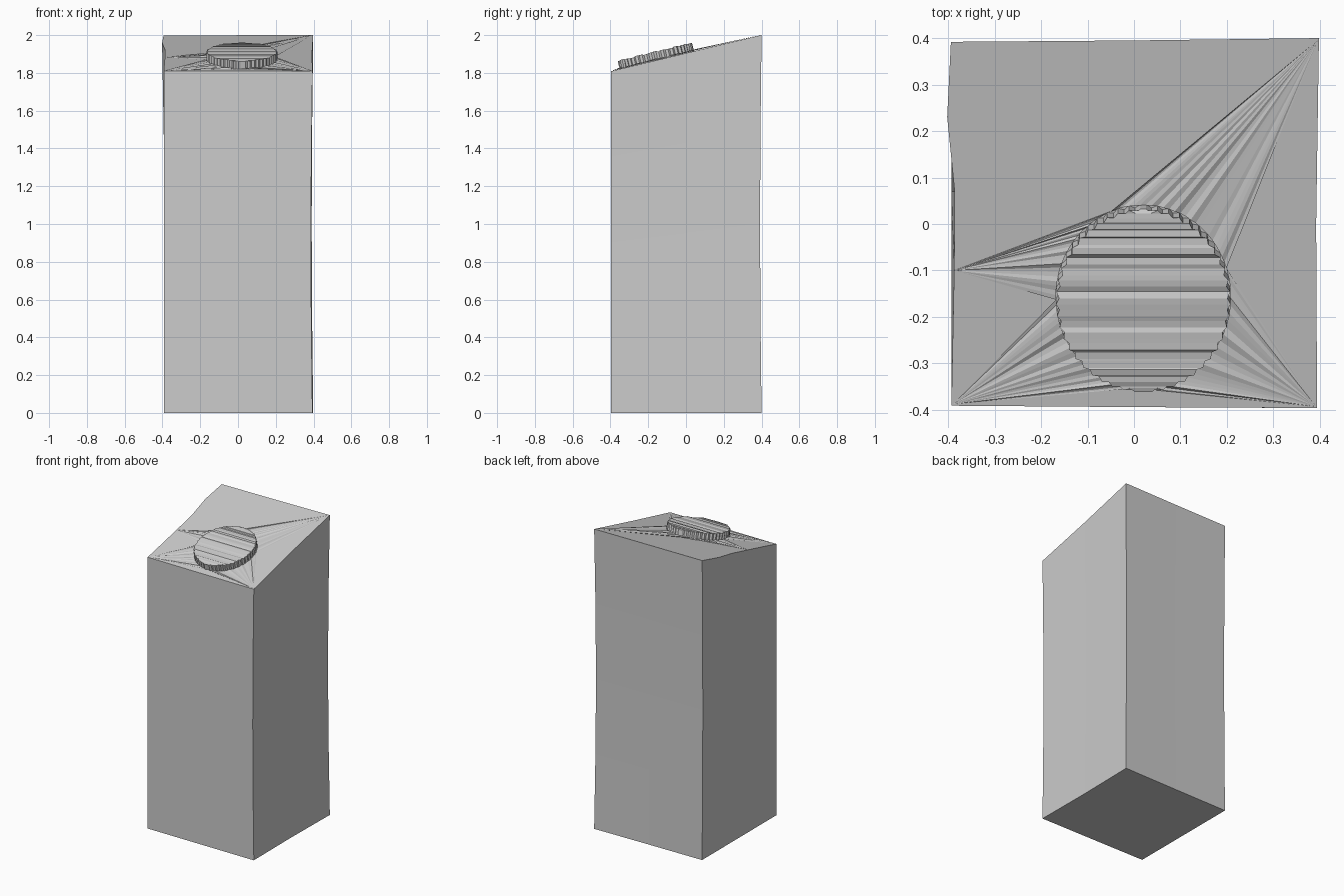
import bpy
import bmesh
import math
import random
from mathutils import Matrix, Vector

random.seed(4)
if "Cube" in bpy.data.objects:
    bpy.data.objects.remove(bpy.data.objects["Cube"], do_unlink=True)

# Single grey colour
grey = bpy.data.materials.new("plain grey")
grey.use_nodes = True
GREY = (0.6, 0.6, 0.6, 1)
grey.diffuse_color = GREY
grey.node_tree.nodes["Principled BSDF"].inputs["Base Color"].default_value = GREY


def finish(name, bm, recalc=True):
    if recalc:
        bmesh.ops.recalc_face_normals(bm, faces=bm.faces)
    mesh = bpy.data.meshes.new(name)
    bm.to_mesh(mesh)
    bm.free()
    mesh.materials.append(grey)
    obj = bpy.data.objects.new(name, mesh)
    bpy.context.collection.objects.link(obj)
    return obj


def slope(y):
    return 1.81 + 0.19 * (y + 0.393) / 0.791


# Square post: slightly uneven outline lofted through a few levels
outline = [(-0.393, -0.391), (0, -0.394), (0.394, -0.396), (0.392, 0),
           (0.398, 0.4), (0, 0.395), (-0.394, 0.392), (-0.402, 0.23),
           (-0.386, 0.07), (-0.387, -0.1)]
bm = bmesh.new()
levels = []
for t in (0, 0.25, 0.5, 0.75, 1):
    bow = 0.008 * math.sin(math.pi * t)
    ring = []
    for x, y in outline:
        px = (x if t == 1 or x > -0.3 else -0.393) - (bow if x > 0.3 else 0)
        py = y - (bow if y > 0.3 else 0)
        ring.append(bm.verts.new((px, py, t * slope(y))))
    levels.append(ring)
n = len(outline)
for low, high in zip(levels, levels[1:]):
    for i in range(n):
        j = (i + 1) % n
        bm.faces.new((low[i], low[j], high[j], high[i]))
bm.faces.new(levels[0][::-1])
bm.faces.new(levels[-1])
finish("post_body", bm)

# Frame of the round button lying on the sloping top
centre = Vector((0.02, -0.155, slope(-0.155)))
tilt = Matrix.Translation(centre) @ Matrix.Rotation(math.radians(13.7), 4, "X")
RX, RY, THICK = 0.188, 0.203, 0.046

# Button: chord strips with an uneven top and a toothed rim
bm = bmesh.new()
ROWS = 48
rows = []
for k in range(ROWS):
    a = math.pi * ((k + 0.5) / ROWS - 0.5)
    r = 1 if k % 2 else 0.965
    x, y = RX * math.cos(a) * r, RY * math.sin(a) * r
    top = THICK + random.uniform(-0.004, 0.003)
    rows.append([bm.verts.new(tilt @ Vector(p)) for p in
                 ((-x, y, -0.003), (x, y, -0.003), (x, y, top), (-x, y, top))])
for p, q in zip(rows, rows[1:]):
    for i in range(4):
        j = (i + 1) % 4
        bm.faces.new((p[i], p[j], q[j], q[i]))
bm.faces.new(rows[0])
bm.faces.new(rows[-1][::-1])
finish("round_button", bm)

# Creased fans running from the button rim out to the corners
bm = bmesh.new()
fans = [(-0.387, -0.1, 112, 182), (-0.39, -0.388, 182, 266),
        (0.392, -0.393, 266, 378), (0.396, 0.396, 18, 112)]
for ax, ay, start, end in fans:
    tip = bm.verts.new((ax, ay, slope(ay) + 0.001))
    rim = []
    for k in range(25):
        a = math.radians(start + (end - start) * k / 24)
        lift = random.uniform(0.003, 0.009)
        point = Vector((RX * math.cos(a), RY * math.sin(a), lift))
        rim.append(bm.verts.new(tilt @ point))
    for p, q in zip(rim, rim[1:]):
        bm.faces.new((tip, q, p))
for face in bm.faces:
    face.normal_update()
    if face.normal.z < 0:
        face.normal_flip()
finish("crease_fans", bm, recalc=False)
